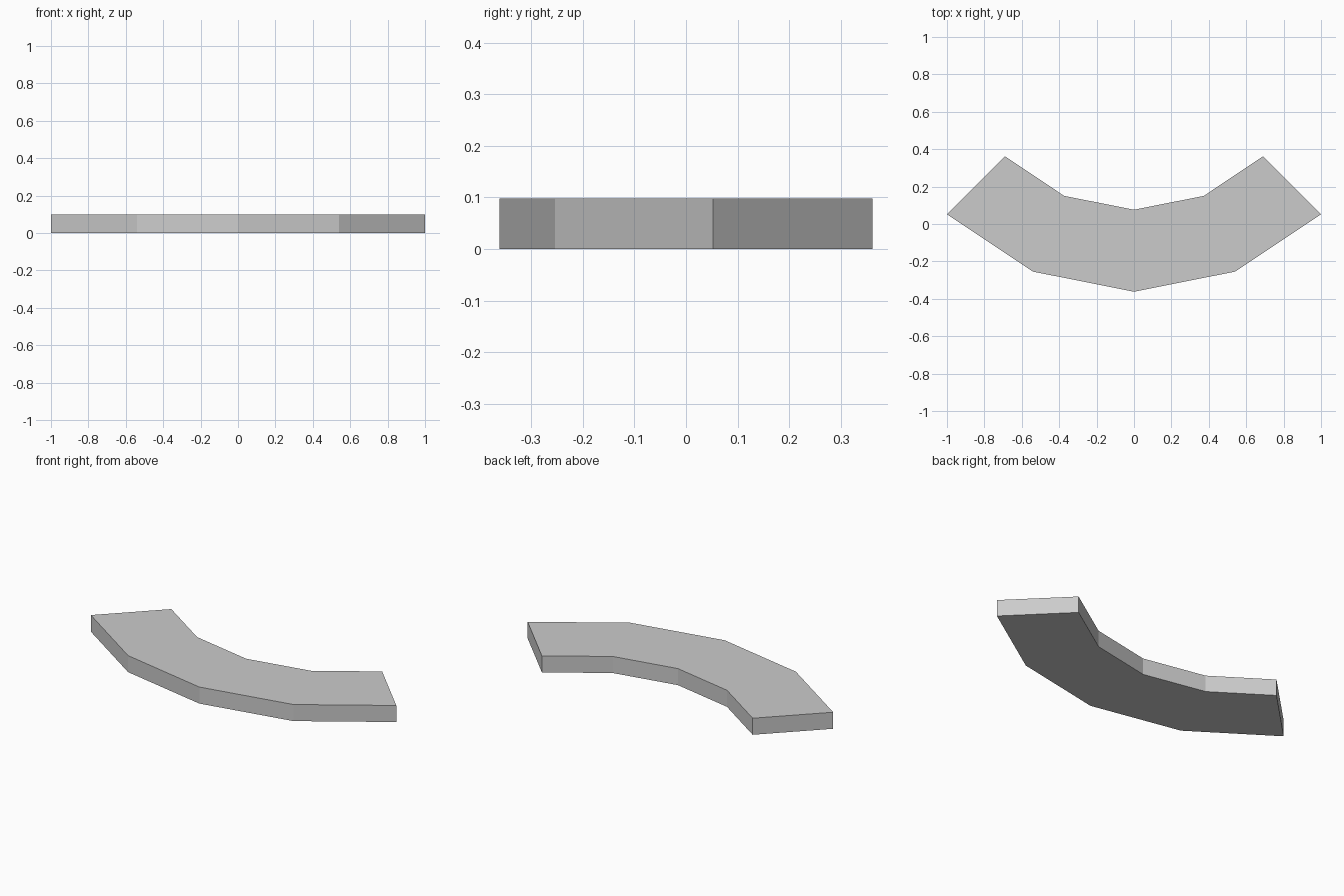
import bpy, bmesh
from math import sin, cos, radians, sqrt

cube = bpy.data.objects.get("Cube")
if cube:
    bpy.data.objects.remove(cube, do_unlink=True)

# Quarter-ring slab, curving around a centre behind it
OUTER = sqrt(2)
INNER = 0.976
HEIGHT = 0.098
SEGMENTS = 4
CENTRE_Y = (OUTER + INNER * cos(radians(45))) / 2


def arc(radius):
    angles = [radians(-45 + 90 * i / SEGMENTS) for i in range(SEGMENTS + 1)]
    return [(radius * sin(a), CENTRE_Y - radius * cos(a), 0) for a in angles]


# Plain grey finish
grey = bpy.data.materials.new("light_grey")
grey.use_nodes = True
colour = (0.6, 0.6, 0.6, 1)
grey.diffuse_color = colour
grey.node_tree.nodes["Principled BSDF"].inputs["Base Color"].default_value = colour

# Outline from the outer and inner arcs, extruded upwards
bm = bmesh.new()
outline = arc(OUTER) + arc(INNER)[::-1]
base = bm.faces.new([bm.verts.new(p) for p in outline])
top = bmesh.ops.extrude_face_region(bm, geom=[base], use_keep_orig=True)["geom"]
raised = [v for v in top if isinstance(v, bmesh.types.BMVert)]
bmesh.ops.translate(bm, verts=raised, vec=(0, 0, HEIGHT))
bmesh.ops.recalc_face_normals(bm, faces=bm.faces)

mesh = bpy.data.meshes.new("curved_slab")
bm.to_mesh(mesh)
bm.free()
mesh.materials.append(grey)
slab = bpy.data.objects.new("curved_slab", mesh)
bpy.context.collection.objects.link(slab)
